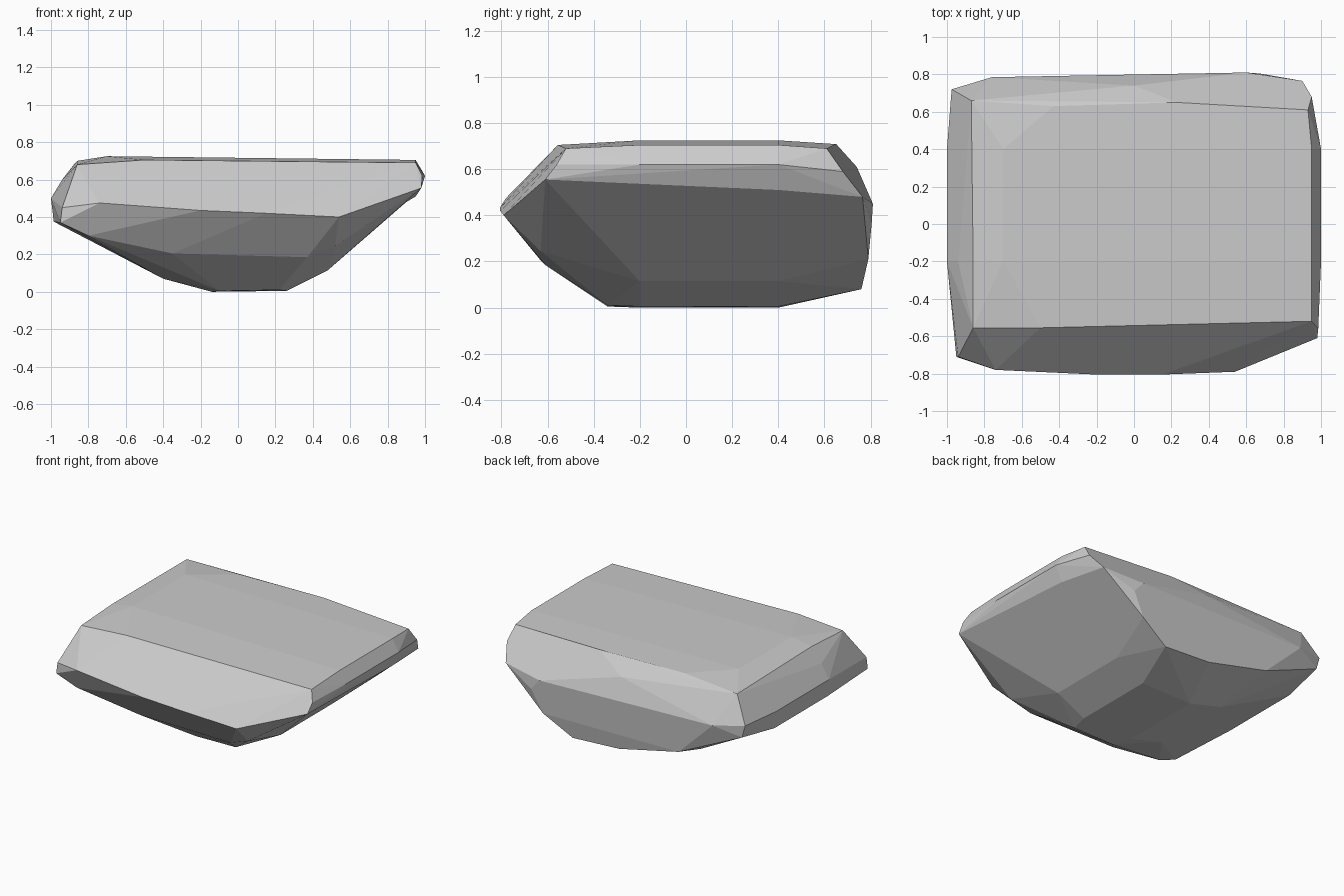
import bpy, bmesh
from math import radians

# Middle cross-section (x, z), repeated at two depths
core = [(-.70, .725), (.50, .725), (.95, .705), (1.0, .62), (.95, .51), (.74, .34),
        (.48, .115), (.26, .005), (-.14, 0), (-.40, .07), (-.985, .375), (-1.0, .5),
        (-.94, .60), (-.86, .70)]

# Front: top rim, widest ridge, undercut, base edge
front = [(-.86, -.555, .68), (-.5, -.555, .705), (.2, -.52, .71), (.95, -.52, .69),
         (-.94, -.71, .45), (-.74, -.78, .475), (-.2, -.805, .435), (.15, -.805, .42),
         (.54, -.79, .40), (.98, -.61, .555), (.985, -.56, .62),
         (-.95, -.71, .37), (-.8, -.69, .30), (-.35, -.63, .205), (.07, -.59, .165),
         (.37, -.61, .185), (.52, -.63, .245), (-.1, -.34, .005), (.22, -.34, .01)]

# Back: top rim, bevel, widest ridge, lower edge
back = [(-.87, .66, .69), (-.43, .63, .71), (.23, .65, .71), (.93, .61, .69),
        (0, .74, .61), (.95, .68, .59), (-.975, .72, .51), (-.76, .785, .48),
        (0, .80, .46), (.60, .81, .45), (.90, .765, .48), (-.95, .72, .42),
        (-.48, .77, .21), (0, .76, .10), (.37, .76, .08), (.585, .79, .21),
        (.67, .805, .37)]


def hull_rock(name, points):
    bm = bmesh.new()
    for p in points:
        bm.verts.new(p)
    res = bmesh.ops.convex_hull(bm, input=bm.verts[:])
    loose = [v for v in bm.verts if not v.link_faces]
    bmesh.ops.delete(bm, geom=loose, context='VERTS')
    # Merge nearly coplanar triangles into broad facets
    bmesh.ops.dissolve_limit(bm, angle_limit=radians(3), verts=bm.verts[:], edges=bm.edges[:])
    bmesh.ops.recalc_face_normals(bm, faces=bm.faces[:])
    mesh = bpy.data.meshes.new(name)
    bm.to_mesh(mesh)
    bm.free()
    obj = bpy.data.objects.new(name, mesh)
    bpy.context.collection.objects.link(obj)
    return obj


middle = [(x, y, z) for y in (-.2, .4) for x, z in core]
hull_rock("rock", middle + front + back)
